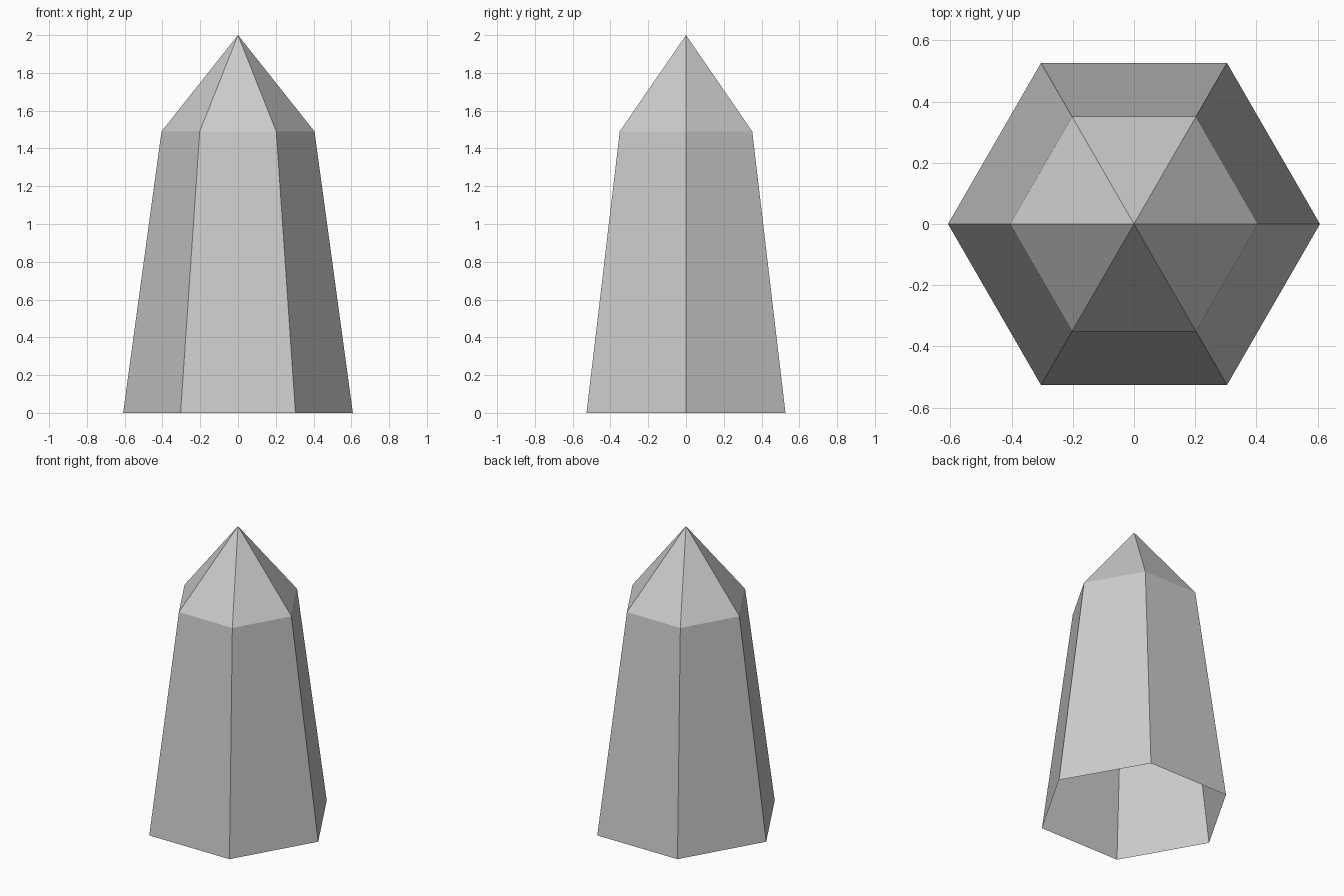
import bpy, bmesh
from math import cos, sin, pi

if "Cube" in bpy.data.objects:
    bpy.data.objects.remove(bpy.data.objects["Cube"])

SIDES = 6
bm = bmesh.new()


def ring(radius, z):
    return [bm.verts.new((radius * cos(2 * pi * i / SIDES),
                          radius * sin(2 * pi * i / SIDES), z))
            for i in range(SIDES)]


# Tapered shaft, open underneath, closed by a pointed tip
base = ring(0.608, 0)
shoulder = ring(0.405, 1.49)
apex = bm.verts.new((0, 0, 2))
for i in range(SIDES):
    j = (i + 1) % SIDES
    bm.faces.new((base[i], base[j], shoulder[j], shoulder[i]))
    bm.faces.new((shoulder[i], shoulder[j], apex))

mesh = bpy.data.meshes.new("crystal")
bm.to_mesh(mesh)
bm.free()
bpy.context.collection.objects.link(bpy.data.objects.new("crystal", mesh))
